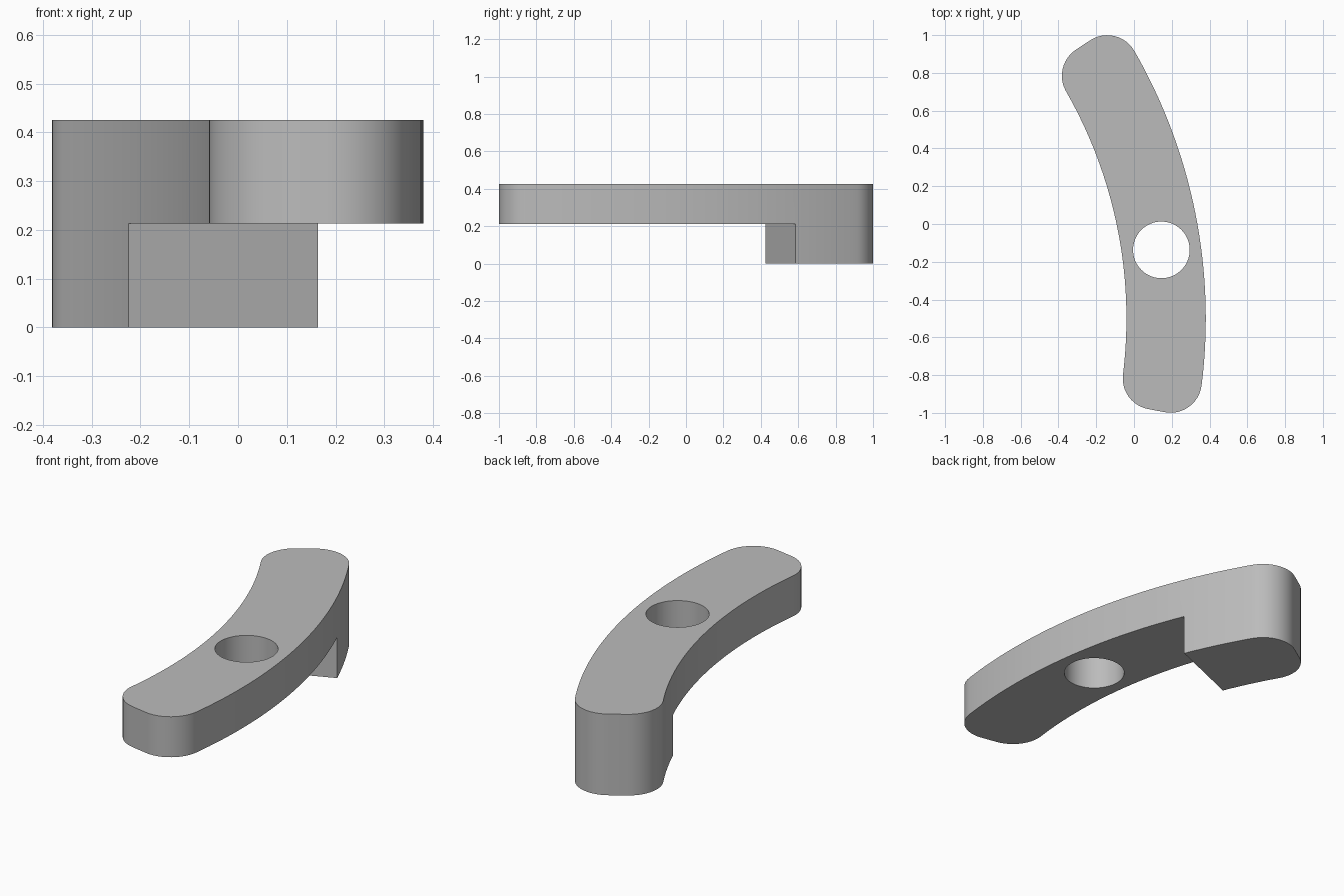
import bpy
import bmesh
from math import asin, cos, sin, pi, radians
from mathutils import Vector

if "Cube" in bpy.data.objects:
    bpy.data.objects.remove(bpy.data.objects["Cube"], do_unlink=True)

CENTRE = Vector((-2.46, -0.5))      # centre of both long arcs
INNER, OUTER = 2.42, 2.84
START, END = -0.187, 0.584          # end angles of the arm
FILLET = 0.165
FOOT_ANGLE = 0.3925                 # where the foot begins
STEP, HEIGHT = 0.213, 0.425


def arc(centre, radius, a, b, steps):
    return [centre + radius * Vector((cos(t), sin(t)))
            for t in (a + (b - a) * i / steps for i in range(steps + 1))]


def prism(name, outline, bottom, top):
    bm = bmesh.new()
    face = bm.faces.new([bm.verts.new((p.x, p.y, bottom)) for p in outline])
    grown = bmesh.ops.extrude_face_region(bm, geom=[face])
    moved = [g for g in grown["geom"] if isinstance(g, bmesh.types.BMVert)]
    bmesh.ops.translate(bm, verts=moved, vec=(0, 0, top - bottom))
    bmesh.ops.recalc_face_normals(bm, faces=bm.faces)
    mesh = bpy.data.meshes.new(name)
    bm.to_mesh(mesh)
    bm.free()
    obj = bpy.data.objects.new(name, mesh)
    bpy.context.collection.objects.link(obj)
    return obj


def cut(target, cutter):
    cutter.hide_render = True
    mod = target.modifiers.new("cut", 'BOOLEAN')
    mod.operation = 'DIFFERENCE'
    mod.solver = 'EXACT'
    mod.object = cutter
    bpy.context.view_layer.objects.active = target
    bpy.ops.object.modifier_apply(modifier=mod.name)
    bpy.data.objects.remove(cutter, do_unlink=True)


# Curved arm outline: two concentric arcs joined by filleted radial ends
r_out, r_in = OUTER - FILLET, INNER + FILLET
d_out, d_in = asin(FILLET / r_out), asin(FILLET / r_in)


def corner(radius, angle, a, b):
    centre = CENTRE + radius * Vector((cos(angle), sin(angle)))
    return arc(centre, FILLET, a, b, 12)


outline = arc(CENTRE, OUTER, START + d_out, END - d_out, 40)
outline += corner(r_out, END - d_out, END - d_out, END + pi / 2)[1:]
outline += corner(r_in, END - d_in, END + pi / 2, END - d_in + pi)
outline += arc(CENTRE, INNER, END - d_in, START + d_in, 40)[1:]
outline += corner(r_in, START + d_in, START + d_in + pi, START + pi * 1.5)[1:]
outline += corner(r_out, START + d_out, START - pi / 2, START + d_out)[:-1]
arm = prism("curved_arm", outline, 0, HEIGHT)

# Underside relief, leaving a foot at the back end
relief = arc(CENTRE, OUTER + 0.3, -0.5, FOOT_ANGLE, 12)
relief += arc(CENTRE, INNER - 0.3, FOOT_ANGLE, -0.5, 12)
cut(arm, prism("relief_cutter", relief, -0.1, STEP))

# Round through hole
hole = arc(Vector((0.145, -0.137)), 0.15, 0, 2 * pi, 64)[:-1]
cut(arm, prism("hole_cutter", hole, -0.1, HEIGHT + 0.1))

# Plain grey finish
grey = bpy.data.materials.new("plain_grey")
grey.use_nodes = True
colour = (0.5, 0.5, 0.5, 1)
grey.diffuse_color = colour
grey.node_tree.nodes["Principled BSDF"].inputs["Base Color"].default_value = colour
arm.data.materials.clear()
arm.data.materials.append(grey)

bpy.ops.object.select_all(action='DESELECT')
arm.select_set(True)
bpy.context.view_layer.objects.active = arm
bpy.ops.object.shade_smooth_by_angle(angle=radians(30))
